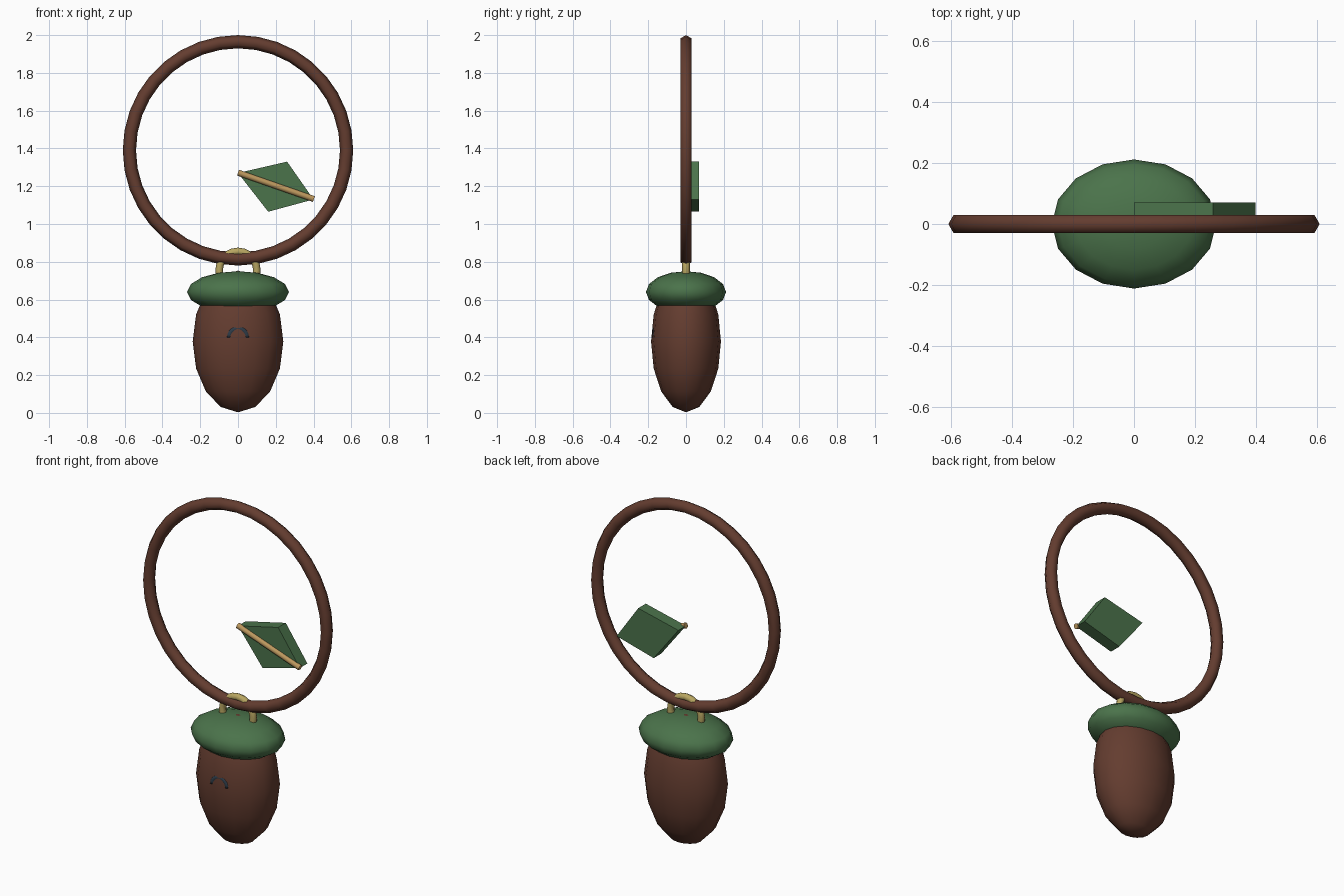
import bpy
import bmesh
from math import pi
from mathutils import Vector

old = bpy.data.objects.get("Cube")
if old:
    bpy.data.objects.remove(old, do_unlink=True)


def material(name, rgb):
    mat = bpy.data.materials.new(name)
    mat.use_nodes = True
    mat.diffuse_color = (*rgb, 1)
    mat.node_tree.nodes["Principled BSDF"].inputs["Base Color"].default_value = (*rgb, 1)
    return mat


brown = material("nut brown", (0.127, 0.046, 0.029))
green = material("leaf green", (0.07, 0.172, 0.07))
gold = material("pale gold", (0.48, 0.38, 0.12))
tan = material("stem tan", (0.5, 0.31, 0.11))
slate = material("dark slate", (0.026, 0.042, 0.061))


def finish(name, mat, angle=None):
    """Name and colour the active object, smoothing it below the angle."""
    obj = bpy.context.object
    obj.name = name
    obj.data.materials.append(mat)
    if angle:
        bpy.ops.object.shade_smooth_by_angle(angle=angle)
    return obj


def ellipsoid(name, z, size, mat):
    bpy.ops.mesh.primitive_uv_sphere_add(segments=16, ring_count=8, radius=1, location=(0, 0, z))
    bpy.context.object.scale = size
    bpy.ops.object.transform_apply(location=False, rotation=False, scale=True)
    return finish(name, mat, pi)


def upright_ring(name, location, major, minor, sides, mat):
    bpy.ops.mesh.primitive_torus_add(
        location=location, rotation=(pi / 2, 0, 0), major_radius=major, minor_radius=minor,
        major_segments=sides[0], minor_segments=sides[1])
    bpy.ops.object.transform_apply(location=False, rotation=True, scale=False)
    return finish(name, mat, pi)


# Acorn: nut and cap
ellipsoid("acorn_nut", 0.378, (0.24, 0.185, 0.375), brown)
ellipsoid("acorn_cap", 0.64, (0.27, 0.212, 0.11), green)

# Large hoop and the small link that joins it to the cap
upright_ring("hoop", (0, 0, 1.39), 0.575, 0.035, (36, 6), brown)
upright_ring("link", (0, 0, 0.755), 0.1, 0.02, (20, 8), gold)

# Mouth: upper half of a small ring sunk into the nut
mouth = upright_ring("mouth", (0, -0.163, 0.4), 0.047, 0.0155, (20, 8), slate)
bm = bmesh.new()
bm.from_mesh(mouth.data)
bmesh.ops.delete(bm, geom=[v for v in bm.verts if v.co.z < -0.003], context="VERTS")
bmesh.ops.holes_fill(bm, edges=[e for e in bm.edges if e.is_boundary])
bm.to_mesh(mouth.data)
bm.free()

# Leaf: a diamond outline extruded backwards
bm = bmesh.new()
outline = [(0, 1.27), (0.16, 1.065), (0.4, 1.13), (0.26, 1.33)]
face = bm.faces.new([bm.verts.new((x, 0, z)) for x, z in outline])
back = bmesh.ops.extrude_face_region(bm, geom=[face])["geom"]
bmesh.ops.translate(bm, verts=[g for g in back if isinstance(g, bmesh.types.BMVert)],
                    vec=(0, 0.07, 0))
bmesh.ops.recalc_face_normals(bm, faces=bm.faces)
mesh = bpy.data.meshes.new("leaf")
bm.to_mesh(mesh)
bm.free()
leaf = bpy.data.objects.new("leaf", mesh)
leaf.data.materials.append(green)
bpy.context.collection.objects.link(leaf)

# Leaf stem along the long diagonal
start, end = Vector((0, 0, 1.272)), Vector((0.402, 0, 1.132))
bpy.ops.mesh.primitive_cylinder_add(vertices=8, radius=0.016, depth=(end - start).length,
                                    location=(start + end) / 2)
bpy.context.object.rotation_euler = (end - start).to_track_quat("Z", "Y").to_euler()
finish("leaf_stem", tan, 0.9)
